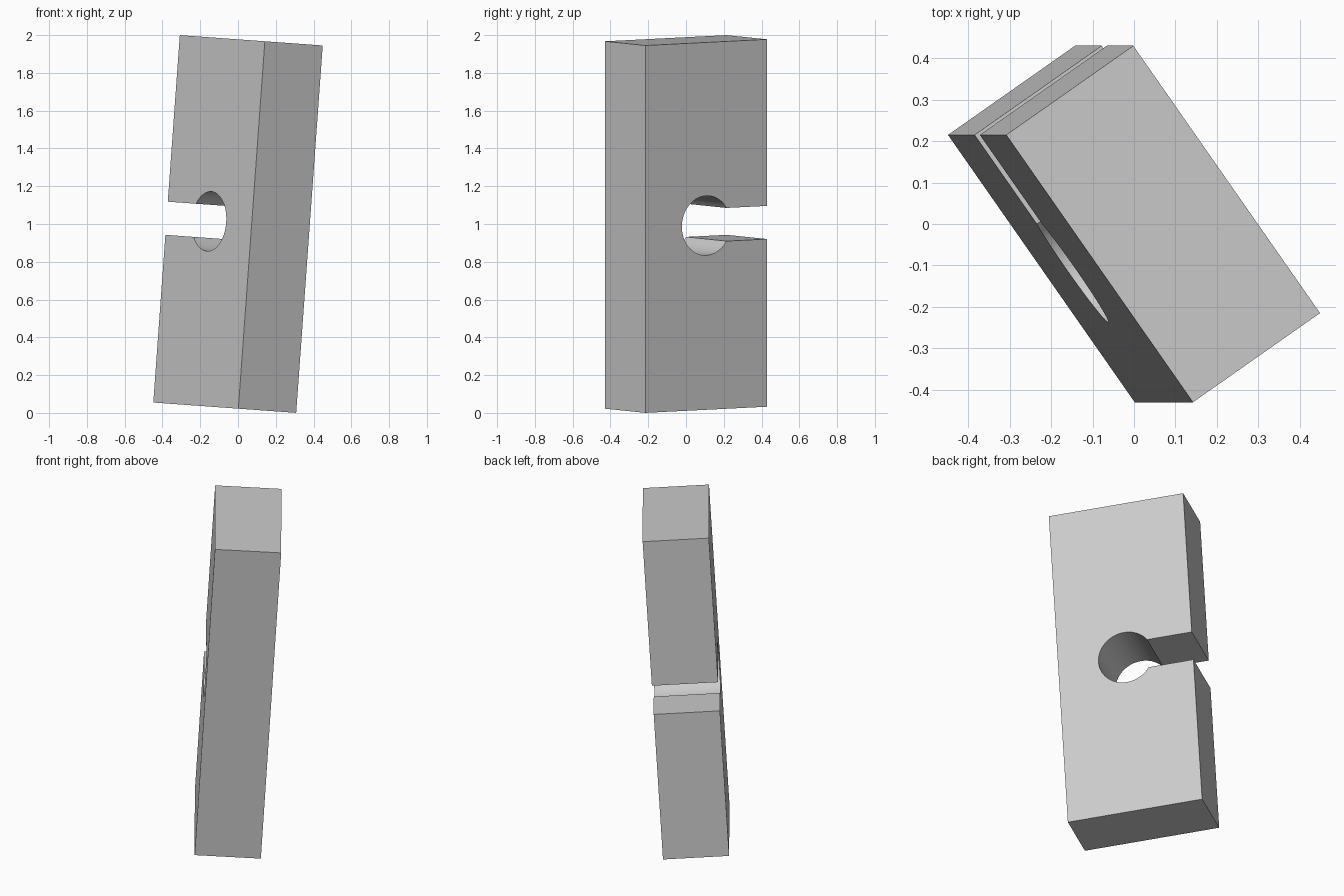
import bpy, bmesh
from math import radians, cos, sin, asin, pi
from mathutils import Matrix

cube = bpy.data.objects.get("Cube")
if cube:
    bpy.data.objects.remove(cube, do_unlink=True)

WIDTH, DEPTH, HEIGHT = 0.787, 0.375, 1.95
HOLE_RADIUS, SLOT_HALF, RISE = 0.158, 0.088, 0.003
SEGMENTS = 64

# Grey material
grey = bpy.data.materials.new("light_grey")
grey.use_nodes = True
colour = (0.6, 0.6, 0.6, 1)
grey.diffuse_color = colour
grey.node_tree.nodes["Principled BSDF"].inputs["Base Color"].default_value = colour

# Keyhole profile: outer rectangle, slot from the left edge, round hole
w, h = WIDTH / 2, HEIGHT / 2
profile = [(-w, RISE - SLOT_HALF), (-w, -h), (w, -h), (w, h),
           (-w, h), (-w, RISE + SLOT_HALF)]
mouth = asin(SLOT_HALF / HOLE_RADIUS)
start, sweep = pi - mouth, 2 * (pi - mouth)
for i in range(SEGMENTS + 1):
    a = start - sweep * i / SEGMENTS
    profile.append((HOLE_RADIUS * cos(a), RISE + HOLE_RADIUS * sin(a)))

# Extrude the profile through the thickness
bm = bmesh.new()
front = bm.faces.new([bm.verts.new((x, -DEPTH / 2, z)) for x, z in profile])
result = bmesh.ops.extrude_face_region(bm, geom=[front], use_keep_orig=True)
back_verts = [v for v in result["geom"] if isinstance(v, bmesh.types.BMVert)]
bmesh.ops.translate(bm, verts=back_verts, vec=(0, DEPTH, 0))
bmesh.ops.recalc_face_normals(bm, faces=bm.faces)

# Turn and lean the block
turn = Matrix.Rotation(radians(-55), 4, 'Z')
lean = Matrix.Rotation(radians(4.13), 4, 'Y')
bm.transform(Matrix.Translation((0, 0, 1)) @ lean @ turn)

mesh = bpy.data.meshes.new("slotted_block")
bm.to_mesh(mesh)
bm.free()
mesh.materials.append(grey)
block = bpy.data.objects.new("slotted_block", mesh)
bpy.context.collection.objects.link(block)

# Smooth the hole wall, keep the corners sharp
bpy.ops.object.select_all(action='DESELECT')
block.select_set(True)
bpy.context.view_layer.objects.active = block
bpy.ops.object.shade_smooth_by_angle(angle=radians(30))
